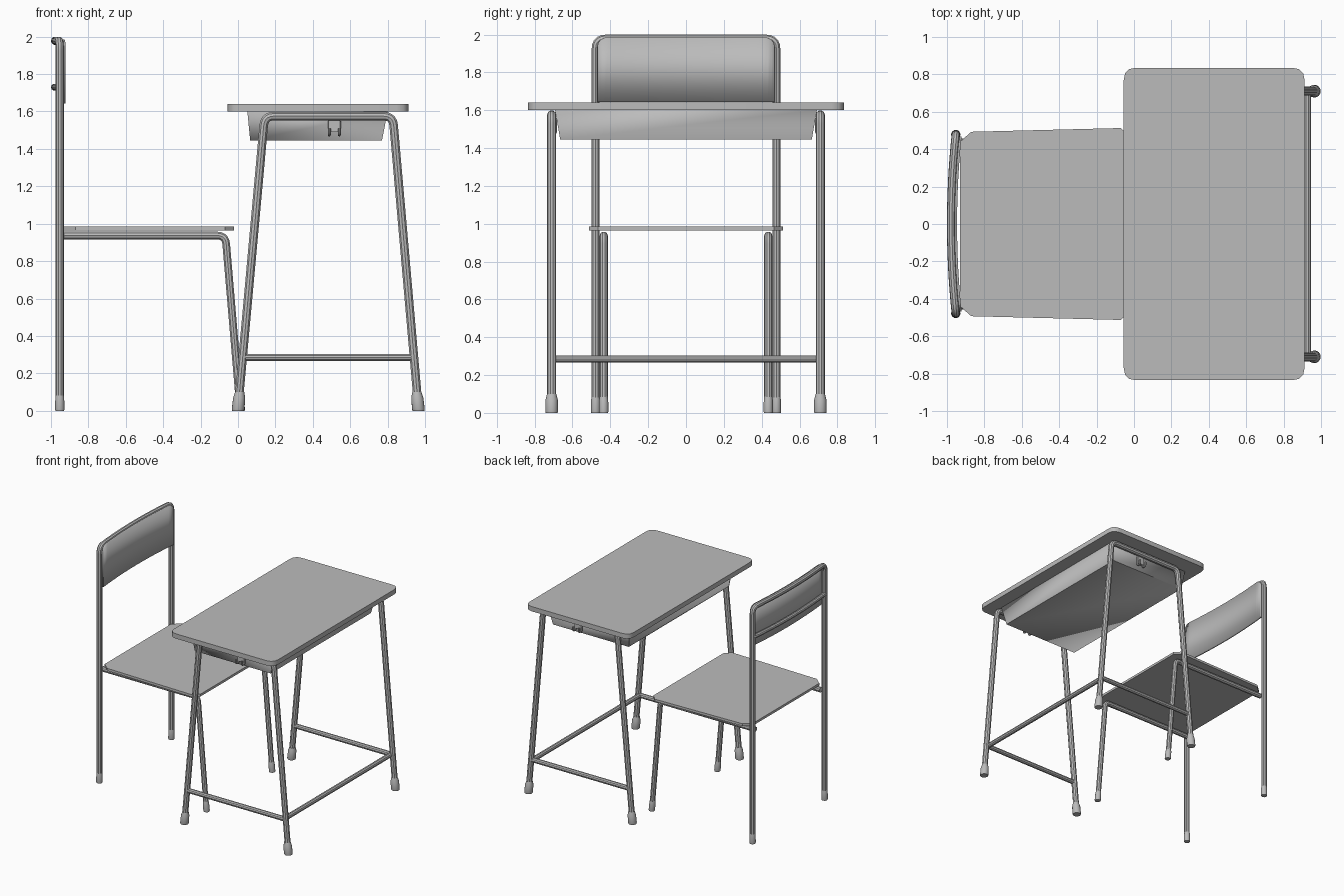
import bpy, bmesh
from math import sin, cos, pi
from mathutils import Vector

cube = bpy.data.objects.get("Cube")
if cube:
    bpy.data.objects.remove(cube, do_unlink=True)

grey = bpy.data.materials.new("plain grey")
grey.use_nodes = True
colour = (0.5, 0.5, 0.5, 1)
grey.diffuse_color = colour
grey.node_tree.nodes["Principled BSDF"].inputs["Base Color"].default_value = colour


def finish(obj, angle=0.6):
    """Link, colour and smooth an object."""
    bpy.context.collection.objects.link(obj)
    obj.data.materials.append(grey)
    bpy.ops.object.select_all(action='DESELECT')
    obj.select_set(True)
    bpy.context.view_layer.objects.active = obj
    if obj.type == 'CURVE':
        bpy.ops.object.convert(target='MESH')
    bpy.ops.object.shade_smooth_by_angle(angle=angle)
    return bpy.context.view_layer.objects.active


def rounded(points, radius, steps=5, closed=False):
    """Round the corners of a polyline."""
    pts = [Vector(p) for p in points]
    out = []
    for i, p in enumerate(pts):
        if not closed and i in (0, len(pts) - 1):
            out.append(p)
            continue
        a = p + (pts[i - 1] - p).normalized() * radius
        b = p + (pts[(i + 1) % len(pts)] - p).normalized() * radius
        for k in range(steps + 1):
            t = k / steps
            out.append(a * (1 - t) ** 2 + p * 2 * t * (1 - t) + b * t * t)
    return out


def tube(name, points, radius):
    curve = bpy.data.curves.new(name, 'CURVE')
    curve.dimensions = '3D'
    curve.bevel_depth = radius
    curve.bevel_resolution = 3
    curve.use_fill_caps = True
    spline = curve.splines.new('POLY')
    spline.points.add(len(points) - 1)
    for sp, p in zip(spline.points, points):
        sp.co = (*p, 1)
    return finish(bpy.data.objects.new(name, curve))


def slab(name, outline, offset):
    """Extrude a flat outline by an offset vector."""
    bm = bmesh.new()
    face = bm.faces.new([bm.verts.new(p) for p in outline])
    ext = bmesh.ops.extrude_face_region(bm, geom=[face])
    verts = [g for g in ext["geom"] if isinstance(g, bmesh.types.BMVert)]
    bmesh.ops.translate(bm, verts=verts, vec=offset)
    bmesh.ops.recalc_face_normals(bm, faces=bm.faces)
    mesh = bpy.data.meshes.new(name)
    bm.to_mesh(mesh)
    bm.free()
    return finish(bpy.data.objects.new(name, mesh))


def foot(name, base, upper, radius):
    """Slightly flared cap around the end of a leg."""
    base, upper = Vector(base), Vector(upper)
    axis = (upper - base).normalized()
    bm = bmesh.new()
    rings = []
    for h, r in ((0, 0.92), (0.008, 1), (0.07, 0.95), (0.1, 0.72)):
        centre = base + axis * h
        rings.append([bm.verts.new(centre + Vector((cos(a), sin(a), 0)) * r * radius)
                      for a in (k * pi / 8 for k in range(16))])
    for lo, hi in zip(rings, rings[1:]):
        for k in range(16):
            n = (k + 1) % 16
            bm.faces.new((lo[k], lo[n], hi[n], hi[k]))
    bm.faces.new(rings[0][::-1])
    bm.faces.new(rings[-1])
    mesh = bpy.data.meshes.new(name)
    bm.to_mesh(mesh)
    bm.free()
    return finish(bpy.data.objects.new(name, mesh))


# Desk top
top = [(-0.055, -0.835, 1.60), (0.912, -0.835, 1.60),
       (0.912, 0.835, 1.60), (-0.055, 0.835, 1.60)]
slab("desk_top", rounded(top, 0.065, 3, True), (0, 0, 0.04))

# Open book tray with sloping walls
bm = bmesh.new()
floor = [bm.verts.new(p) for p in ((0.065, -0.665, 1.446), (0.77, -0.665, 1.446),
                                   (0.77, 0.665, 1.446), (0.065, 0.665, 1.446))]
rim = [bm.verts.new(p) for p in ((0.05, -0.692, 1.60), (0.80, -0.692, 1.60),
                                 (0.80, 0.692, 1.60), (0.05, 0.692, 1.60))]
bm.faces.new(floor[::-1])
for k in range(3):
    bm.faces.new((floor[k], floor[k + 1], rim[k + 1], rim[k]))
mesh = bpy.data.meshes.new("book_tray")
bm.to_mesh(mesh)
bm.free()
tray = finish(bpy.data.objects.new("book_tray", mesh), 0.2)
solid = tray.modifiers.new("wall", 'SOLIDIFY')
solid.thickness = 0.01
solid.offset = -1

for side, s in (("right", -1), ("left", 1)):
    # Desk leg frame, side rail and feet
    y = s * 0.71
    a, b, c, d = (0, y, 0.01), (0.142, y, 1.575), (0.828, y, 1.575), (0.965, y, 0.01)
    tube(f"desk_leg_frame_{side}", rounded([a, b, c, d], 0.05), 0.024)
    tube(f"desk_side_rail_{side}", [(0.027, y, 0.285), (0.94, y, 0.285)], 0.02)
    foot(f"desk_foot_near_{side}", (0, y, 0), b, 0.034)
    foot(f"desk_foot_far_{side}", (0.965, y, 0), c, 0.034)

    # Bag hook with two prongs
    slab(f"hook_plate_{side}", [(x, s * 0.682, z) for x, z in
         ((0.485, 1.49), (0.545, 1.49), (0.545, 1.56), (0.485, 1.56))], (0, s * 0.02, 0))
    for k, x in enumerate((0.488, 0.542)):
        hook = [(x, s * 0.69, 1.55), (x, s * 0.69, 1.475),
                (x, s * 0.722, 1.475), (x, s * 0.722, 1.51)]
        tube(f"hook_prong_{k}_{side}", rounded(hook, 0.014, 4), 0.008)

    # Chair seat tube running down into the front leg
    y = s * 0.435
    leg = [(-0.95, y, 0.937), (-0.067, y, 0.937), (0.012, y, 0.008)]
    tube(f"chair_front_leg_{side}", rounded(leg, 0.045), 0.0215)
    foot(f"chair_front_foot_{side}", (0.013, y, 0), leg[1], 0.025)
    foot(f"chair_back_foot_{side}", (-0.953, s * 0.478, 0), (-0.953, s * 0.478, 1), 0.025)

# Desk cross rail
tube("desk_cross_rail", [(0.927, -0.71, 0.285), (0.927, 0.71, 0.285)], 0.02)


def bow(y):
    """Backward curve of the backrest across its width."""
    return -0.025 * (1 - (y / 0.478) ** 2)


# Chair back frame: two posts joined by a bowed top
arch = rounded([(0, -0.478, 0.005), (0, -0.478, 1.978), (0, 0.478, 1.978),
                (0, 0.478, 0.005)], 0.055)
half = len(arch) // 2
arch[half:half] = [Vector((0, -0.42 + k * 0.07, 1.978)) for k in range(1, 12)]
tube("chair_back_frame", [(-0.953 + bow(p.y), p.y, p.z) for p in arch], 0.022)

# Bowed bar behind the backrest
steps = [k / 8 * 0.478 for k in range(-8, 9)]
tube("backrest_bar", [(-0.957 + bow(y), y, 1.73) for y in steps], 0.018)

# Curved backrest panel with rounded top corners
bm = bmesh.new()
panel_half, corner = 0.468, 0.05
columns = []
for k in range(-12, 13):
    y = panel_half * sin(k / 12 * pi / 2)
    over = max(0, abs(y) - (panel_half - corner)) / corner
    z = 1.985 - corner * (1 - max(0, 1 - over * over) ** 0.5)
    columns.append([bm.verts.new((-0.921 + bow(y), y, h)) for h in (1.643, z)])
for p, q in zip(columns, columns[1:]):
    bm.faces.new((p[0], q[0], q[1], p[1]))
mesh = bpy.data.meshes.new("backrest")
bm.to_mesh(mesh)
bm.free()
panel = finish(bpy.data.objects.new("backrest", mesh))
solid = panel.modifiers.new("thickness", 'SOLIDIFY')
solid.thickness = 0.016
solid.offset = -1

# Seat, wider at the front, with cut corners
seat = [(-0.93, -0.44), (-0.87, -0.493), (-0.07, -0.513), (-0.022, -0.465)]
seat += [(x, -y) for x, y in reversed(seat)]
slab("seat", [(x, y, 0.965) for x, y in seat], (0, 0, 0.02))
